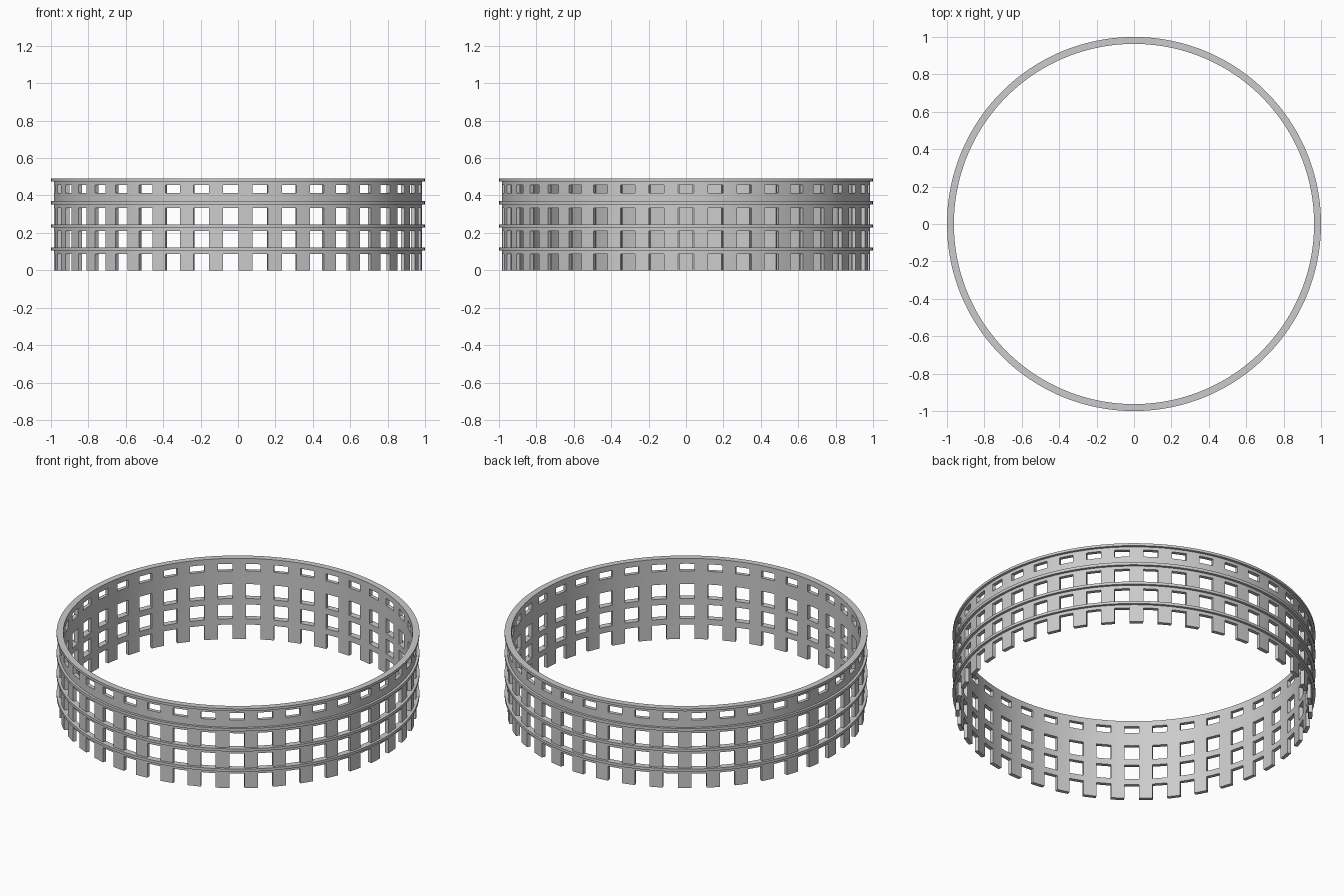
import bpy, bmesh
from math import cos, sin, pi

if "Cube" in bpy.data.objects:
    bpy.data.objects.remove(bpy.data.objects["Cube"])

BAYS = 39                     # window columns around the ring
HALF = 0.0415 / 0.985         # half window angle
RADII = [0.963, 0.985, 1.0]   # inner wall, outer wall, band edge
LEVELS = [0, .088, .107, .123, .21, .23, .246, .334, .353, .37, .414, .457, .475, .49]
OPEN_ROWS = {0, 3, 6, 10}     # rows of openings
BAND_ROWS = {2, 5, 8, 12}     # rows with projecting bands

# Column angles: two window strips then two pier strips per bay
step = 2 * pi / BAYS
angles = []
for b in range(BAYS):
    c = b * step
    angles += [c - HALF, c, c + HALF, c + step / 2]
N = len(angles)


def solid(i, j, k):
    """True if the cell at column i, radial layer j, row k is filled."""
    if j not in (0, 1) or not 0 <= k < len(LEVELS) - 1:
        return False
    if j == 1:
        return k in BAND_ROWS
    return not (k in OPEN_ROWS and i % 4 < 2)


bm = bmesh.new()
cache = {}


def vert(i, j, k):
    key = (i % N, j, k)
    if key not in cache:
        a, r = angles[i % N], RADII[j]
        cache[key] = bm.verts.new((r * cos(a), r * sin(a), LEVELS[k]))
    return cache[key]


# Skin every filled cell wherever its neighbour is empty
SIDES = [
    ((1, 0, 0), [(1, 0, 0), (1, 1, 0), (1, 1, 1), (1, 0, 1)]),
    ((-1, 0, 0), [(0, 0, 0), (0, 0, 1), (0, 1, 1), (0, 1, 0)]),
    ((0, 1, 0), [(0, 1, 0), (0, 1, 1), (1, 1, 1), (1, 1, 0)]),
    ((0, -1, 0), [(0, 0, 0), (1, 0, 0), (1, 0, 1), (0, 0, 1)]),
    ((0, 0, 1), [(0, 0, 1), (1, 0, 1), (1, 1, 1), (0, 1, 1)]),
    ((0, 0, -1), [(0, 0, 0), (0, 1, 0), (1, 1, 0), (1, 0, 0)]),
]
for i in range(N):
    for j in range(2):
        for k in range(len(LEVELS) - 1):
            if not solid(i, j, k):
                continue
            for (di, dj, dk), corners in SIDES:
                if not solid((i + di) % N, j + dj, k + dk):
                    bm.faces.new([vert(i + a, j + b, k + c) for a, b, c in corners])

bmesh.ops.recalc_face_normals(bm, faces=bm.faces)
mesh = bpy.data.meshes.new("arcade_ring_wall")
bm.to_mesh(mesh)
bm.free()
ring = bpy.data.objects.new("arcade_ring_wall", mesh)
bpy.context.collection.objects.link(ring)

# Smooth the curve, keep the window and band edges crisp
bpy.context.view_layer.objects.active = ring
ring.select_set(True)
bpy.ops.object.shade_smooth_by_angle(angle=pi / 6)
